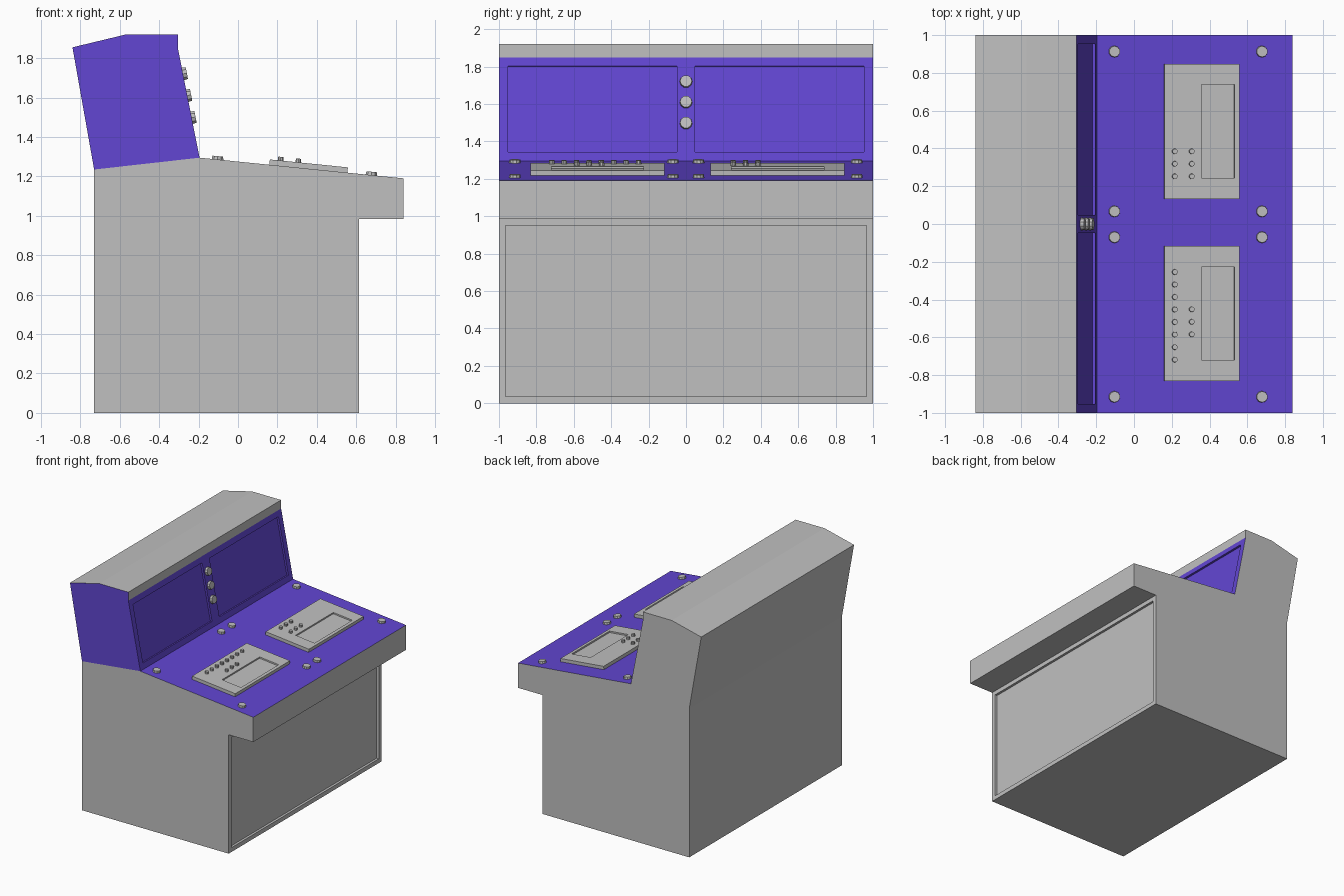
import bpy, bmesh, math
from mathutils import Vector, Matrix

if "Cube" in bpy.data.objects:
    bpy.data.objects.remove(bpy.data.objects["Cube"])


def material(name, rgb):
    m = bpy.data.materials.new(name)
    m.diffuse_color = (*rgb, 1)
    m.use_nodes = True
    m.node_tree.nodes["Principled BSDF"].inputs["Base Color"].default_value = m.diffuse_color
    return m


GREY = material("light grey", (0.53, 0.53, 0.53))
PURPLE = material("purple", (0.122, 0.061, 0.645))


def finish(bm, name, matrix=Matrix()):
    me = bpy.data.meshes.new(name)
    bm.to_mesh(me)
    bm.free()
    me.materials.append(GREY)
    me.materials.append(PURPLE)
    ob = bpy.data.objects.new(name, me)
    ob.matrix_world = matrix
    bpy.context.collection.objects.link(ob)
    return ob


def extrude_profile(pts):
    """Solid from an x-z outline, running the full width y -1..1."""
    bm = bmesh.new()
    f = bm.faces.new([bm.verts.new((x, -1, z)) for x, z in pts])
    ext = bmesh.ops.extrude_face_region(bm, geom=[f])["geom"]
    bmesh.ops.translate(bm, vec=(0, 2, 0), verts=[v for v in ext if isinstance(v, bmesh.types.BMVert)])
    bmesh.ops.recalc_face_normals(bm, faces=bm.faces)
    bm.normal_update()
    return bm


def faces_along(bm, direction):
    return [f for f in bm.faces if f.normal.dot(direction) > 0.999]


def recess(bm, faces, margin, depth):
    bmesh.ops.inset_individual(bm, faces=faces, thickness=margin)
    bmesh.ops.inset_individual(bm, faces=faces, thickness=0.0001, depth=-depth)


# Key points where the desk top meets the screen and the rear
HINGE, REAR, LIP, BROW = (-0.195, 1.295), (-0.73, 1.235), (0.84, 1.19), (-0.305, 1.85)
top_n = Vector((LIP[1] - HINGE[1], 0, HINGE[0] - LIP[0])).normalized() * -1
screen_n = Vector((BROW[1] - HINGE[1], 0, HINGE[0] - BROW[0])).normalized()
seam_n = Vector((REAR[1] - HINGE[1], 0, HINGE[0] - REAR[0])).normalized()

# Desk: grey cabinet, purple sloping top, recessed front panel
bm = extrude_profile([(-0.73, 0), (0.615, 0), (0.615, 0.985), (0.84, 0.985), LIP, HINGE, REAR])
for f in faces_along(bm, top_n):
    f.material_index = 1
recess(bm, [f for f in faces_along(bm, Vector((1, 0, 0))) if f.calc_center_median().z < 0.9], 0.05, 0.02)
bmesh.ops.delete(bm, geom=faces_along(bm, seam_n), context='FACES_ONLY')
finish(bm, "desk_cabinet")

# Hood: purple screen face and one purple side, two recessed screens
bm = extrude_profile([REAR, HINGE, BROW, (-0.305, 1.92), (-0.57, 1.92), (-0.84, 1.855)])
bmesh.ops.bisect_plane(bm, geom=bm.verts[:] + bm.edges[:] + bm.faces[:],
                       plane_co=(0, 0, 0), plane_no=(0, 1, 0))
bm.normal_update()
screens = faces_along(bm, screen_n)
for f in screens + faces_along(bm, Vector((0, -1, 0))):
    f.material_index = 1
recess(bm, screens, 0.068, 0.015)
bmesh.ops.delete(bm, geom=faces_along(bm, -seam_n), context='FACES_ONLY')
finish(bm, "screen_hood")


def on_top(x, y, lift=0):
    """Frame lying on the sloping desk top, local z along its normal."""
    t = (x - HINGE[0]) / (LIP[0] - HINGE[0])
    pos = Vector((x, y, HINGE[1] + t * (LIP[1] - HINGE[1]))) + top_n * lift
    return Matrix.Translation(pos) @ Vector((0, 0, 1)).rotation_difference(top_n).to_matrix().to_4x4()


def knob(name, matrix, radius, height, sides):
    bm = bmesh.new()
    bmesh.ops.create_cone(bm, cap_ends=True, segments=sides, radius1=radius, radius2=radius * 0.93,
                          depth=height, matrix=Matrix.Translation((0, 0, height / 2)))
    finish(bm, name, matrix)


def control_plate(name, y0, y1, w0, w1):
    """Raised plate with a recessed window (w0..w1 in y)."""
    yc, xc = (y0 + y1) / 2, 0.357
    bm = bmesh.new()
    bmesh.ops.create_cube(bm, size=1, matrix=Matrix.Translation((0, 0, 0.0125))
                          @ Matrix.Diagonal((0.398, y1 - y0, 0.029, 1)))
    bm.normal_update()
    face = faces_along(bm, Vector((0, 0, 1)))
    bmesh.ops.inset_individual(bm, faces=face, thickness=0.02)
    for v in face[0].verts:
        v.co.x = (0.53 if v.co.x > 0 else 0.355) - xc
        v.co.y = (w1 if v.co.y > 0 else w0) - yc
    bmesh.ops.inset_individual(bm, faces=face, thickness=0.0001, depth=-0.012)
    finish(bm, name, on_top(xc, yc))


control_plate("control_plate_far", 0.132, 0.848, 0.243, 0.738)
control_plate("control_plate_near", -0.832, -0.116, -0.72, -0.227)

# Small push buttons in rows on the plates
rows = [(0.213, 0.252, 3), (0.303, 0.252, 3), (0.213, -0.718, 8), (0.303, -0.584, 3)]
for x, start, count in rows:
    for i in range(count):
        knob("push_button", on_top(x, start + i * 0.0663, 0.026), 0.015, 0.02, 10)

# Flat fastener knobs at the corners of both desk halves
for x in (-0.104, 0.677):
    for y in (-0.915, -0.07, 0.067, 0.913):
        knob("corner_knob", on_top(x, y), 0.031, 0.017, 10)

# Three dials between the screens
turn = Vector((0, 0, 1)).rotation_difference(screen_n).to_matrix().to_4x4()
for z in (1.72, 1.61, 1.498):
    t = (z - HINGE[1]) / (BROW[1] - HINGE[1])
    x = HINGE[0] + t * (BROW[0] - HINGE[0])
    knob("screen_dial", Matrix.Translation((x, 0, z)) @ turn, 0.034, 0.02, 10)
